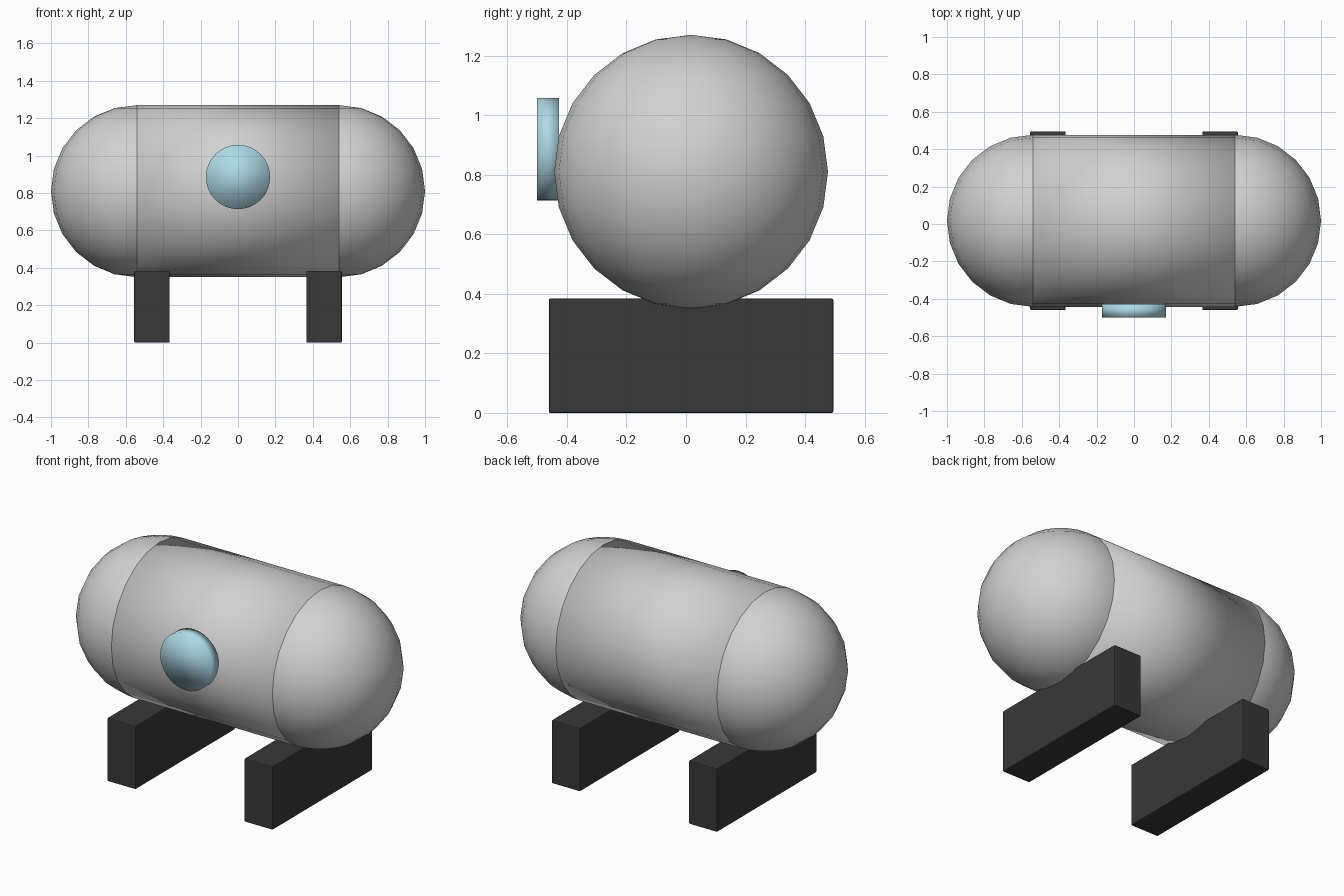
import bpy
from math import pi

cube = bpy.data.objects.get("Cube")
if cube:
    bpy.data.objects.remove(cube, do_unlink=True)

AXIS_Y, AXIS_Z = 0.017, 0.81   # tank centre line
RADIUS, HALF = 0.46, 0.54


def material(name, rgb):
    mat = bpy.data.materials.new(name)
    mat.use_nodes = True
    mat.diffuse_color = (*rgb, 1)
    mat.node_tree.nodes["Principled BSDF"].inputs["Base Color"].default_value = (*rgb, 1)
    return mat


light_grey = material("light grey", (0.64, 0.64, 0.64))
pale_blue = material("pale blue", (0.42, 0.69, 0.79))
dark_grey = material("dark grey", (0.04, 0.04, 0.04))


def finish(name, mat, smooth=True):
    obj = bpy.context.object
    obj.name = name
    obj.data.materials.append(mat)
    if smooth:
        bpy.ops.object.shade_smooth()
    return obj


# Tank body
bpy.ops.mesh.primitive_cylinder_add(
    vertices=24, radius=RADIUS, depth=2 * HALF,
    location=(0, AXIS_Y, AXIS_Z), rotation=(0, pi / 2, 0))
finish("tank_body", light_grey)

# Porthole disc on the front
bpy.ops.mesh.primitive_cylinder_add(
    vertices=32, radius=0.172, depth=0.073,
    location=(0, -0.4635, 0.886), rotation=(pi / 2, 0, 0))
finish("porthole", pale_blue)

for side, label in ((1, "left"), (-1, "right")):
    # Rounded tank end
    bpy.ops.mesh.primitive_uv_sphere_add(
        segments=24, ring_count=12, radius=RADIUS,
        location=(side * HALF, AXIS_Y, AXIS_Z))
    finish(f"tank_end_{label}", light_grey)

    # Support block with softened edges
    bpy.ops.mesh.primitive_cube_add(size=1, location=(side * 0.46, AXIS_Y, 0.192))
    bpy.context.object.scale = (0.19, 0.956, 0.384)
    bpy.ops.object.transform_apply(location=False, rotation=False, scale=True)
    block = finish(f"support_{label}", dark_grey, smooth=False)
    bevel = block.modifiers.new("soft_edges", "BEVEL")
    bevel.width = 0.006
    bevel.segments = 2
